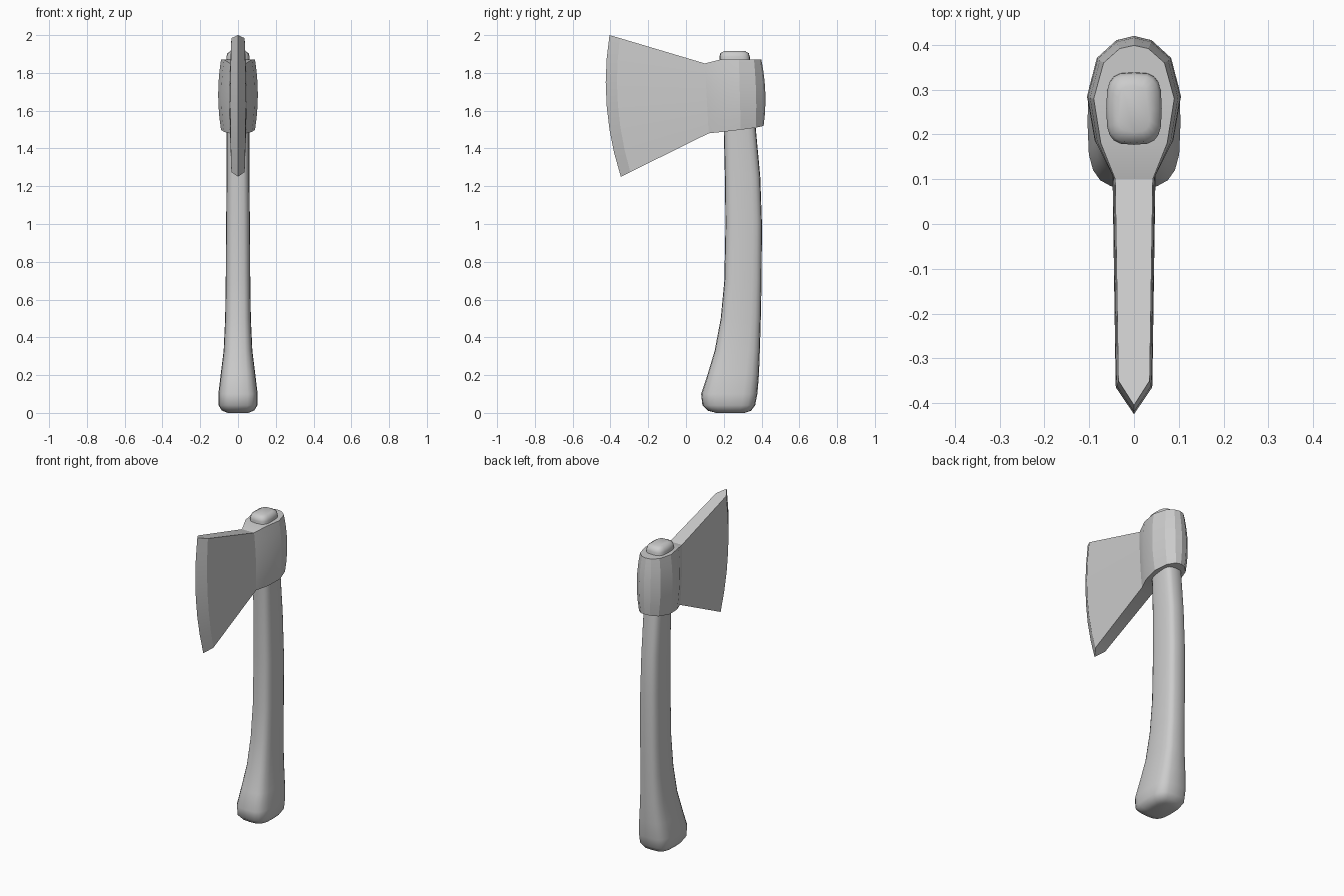
import bpy, bmesh, math

if "Cube" in bpy.data.objects:
    bpy.data.objects.remove(bpy.data.objects["Cube"])


def finish(bm, name, angle):
    bmesh.ops.remove_doubles(bm, verts=bm.verts, dist=1e-4)
    bmesh.ops.recalc_face_normals(bm, faces=bm.faces)
    mesh = bpy.data.meshes.new(name)
    bm.to_mesh(mesh)
    bm.free()
    obj = bpy.data.objects.new(name, mesh)
    bpy.context.collection.objects.link(obj)
    bpy.ops.object.select_all(action='DESELECT')
    obj.select_set(True)
    bpy.context.view_layer.objects.active = obj
    bpy.ops.object.shade_smooth_by_angle(angle=math.radians(angle))
    return obj


# Handle: rounded-rectangle rings lofted upward (z, front y, back y, half width)
RINGS = [
    (0.0, 0.16, 0.31, 0.055), (0.012, 0.115, 0.345, 0.085),
    (0.04, 0.087, 0.366, 0.103), (0.10, 0.080, 0.378, 0.104),
    (0.20, 0.113, 0.386, 0.092), (0.33, 0.152, 0.391, 0.076),
    (0.50, 0.184, 0.396, 0.068), (0.70, 0.203, 0.400, 0.065),
    (1.00, 0.209, 0.402, 0.063), (1.25, 0.206, 0.393, 0.060),
    (1.50, 0.200, 0.370, 0.060), (1.70, 0.187, 0.350, 0.060),
    (1.885, 0.177, 0.338, 0.062), (1.905, 0.182, 0.332, 0.056),
    (1.917, 0.205, 0.309, 0.036),
]
SIDES = 20


def rounded(v, power=0.6):
    return math.copysign(abs(v) ** power, v)


bm = bmesh.new()
loops = []
for z, y0, y1, hw in RINGS:
    ring = []
    for i in range(SIDES):
        a = 2 * math.pi * i / SIDES
        ring.append(bm.verts.new((hw * rounded(math.cos(a)),
                                  (y0 + y1) / 2 + (y1 - y0) / 2 * rounded(math.sin(a)), z)))
    loops.append(ring)
for lo, hi in zip(loops, loops[1:]):
    for i in range(SIDES):
        j = (i + 1) % SIDES
        bm.faces.new((lo[i], lo[j], hi[j], hi[i]))
bm.faces.new(loops[0])
bm.faces.new(loops[-1])
finish(bm, "handle", 60)

# Axe head: vertical columns from cutting edge to poll
# (top y, top z, bottom y, bottom z, y bulge, half width at ends, half width at middle)
COLUMNS = [
    (-0.405, 2.000, -0.345, 1.250, -0.045, 0.0, 0.0),
    (-0.350, 1.984, -0.295, 1.275, -0.038, 0.035, 0.041),
    (0.100, 1.850, 0.120, 1.480, 0.0, 0.042, 0.048),
    (0.180, 1.870, 0.195, 1.488, 0.0, 0.074, 0.088),
    (0.280, 1.870, 0.290, 1.499, 0.0, 0.090, 0.105),
    (0.360, 1.870, 0.370, 1.510, 0.006, 0.068, 0.083),
    (0.392, 1.870, 0.404, 1.518, 0.012, 0.032, 0.040),
    (0.399, 1.870, 0.411, 1.520, 0.015, 0.0, 0.0),
]
ROWS = 6

bm = bmesh.new()
sides = []
for sign in (1, -1):
    grid = []
    for yt, zt, yb, zb, bulge, end, mid in COLUMNS:
        col = []
        for r in range(ROWS + 1):
            t = r / ROWS
            s = 4 * t * (1 - t)
            col.append(bm.verts.new((sign * (end + (mid - end) * s),
                                     yb + (yt - yb) * t + bulge * s,
                                     zb + (zt - zb) * t)))
        grid.append(col)
    for a, b in zip(grid, grid[1:]):
        for r in range(ROWS):
            bm.faces.new((a[r], b[r], b[r + 1], a[r + 1]))
    sides.append(grid)
# Top and bottom of the head
for k in range(len(COLUMNS) - 1):
    for r in (0, ROWS):
        bm.faces.new((sides[0][k][r], sides[0][k + 1][r],
                      sides[1][k + 1][r], sides[1][k][r]))
finish(bm, "axe_head", 22)
